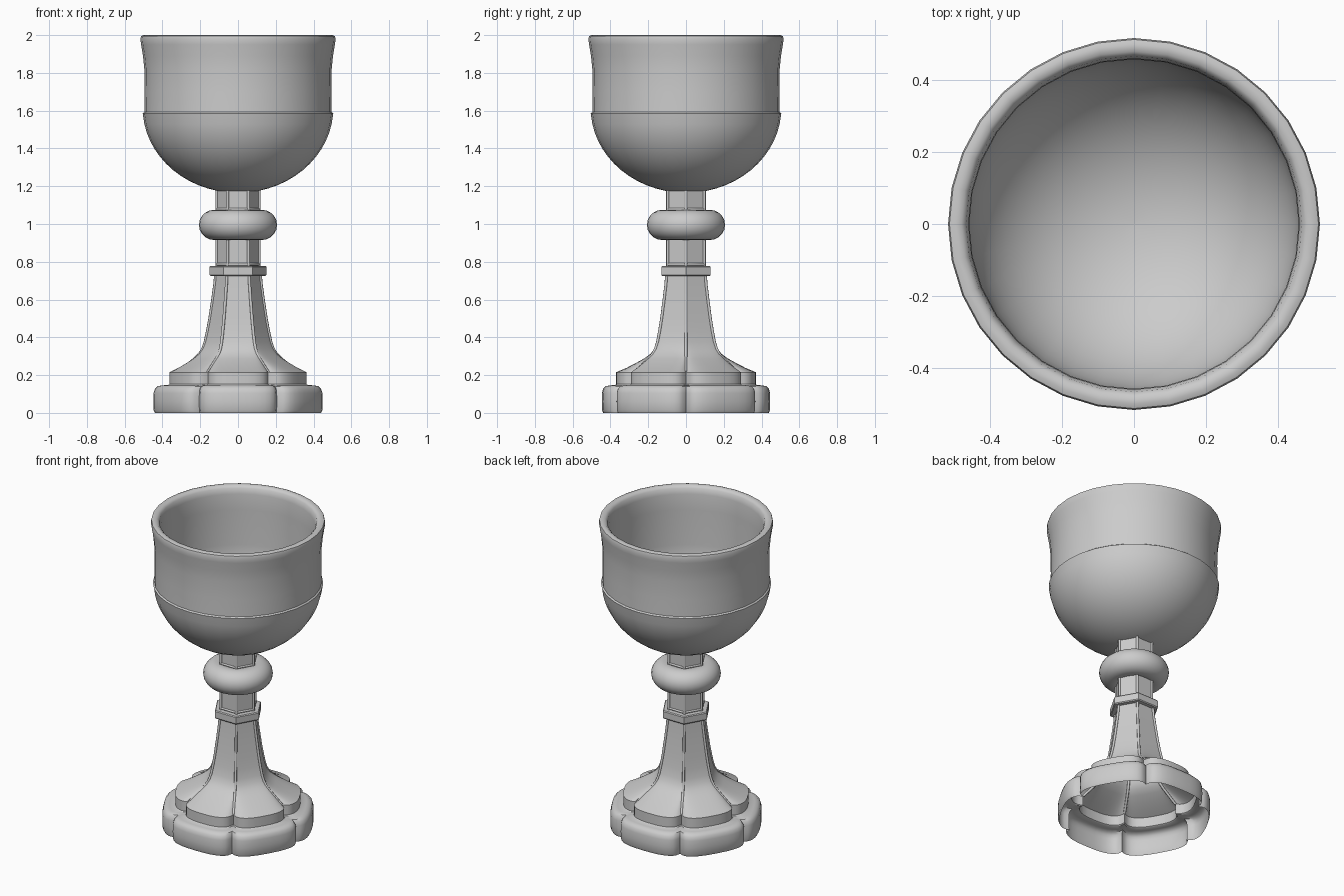
import bpy, math
from mathutils import Vector

if "Cube" in bpy.data.objects:
    bpy.data.objects.remove(bpy.data.objects["Cube"])


def finish(name, verts, faces, angle=35):
    me = bpy.data.meshes.new(name)
    me.from_pydata(verts, [], faces)
    me.update()
    ob = bpy.data.objects.new(name, me)
    bpy.context.collection.objects.link(ob)
    bpy.ops.object.select_all(action='DESELECT')
    ob.select_set(True)
    bpy.context.view_layer.objects.active = ob
    bpy.ops.object.shade_smooth_by_angle(angle=math.radians(angle))
    return ob


def loft(name, rings, closed=False, caps=False, angle=35):
    """Skin a list of equally long point rings."""
    n, m = len(rings[0]), len(rings)
    verts = [p for r in rings for p in r]
    faces = []
    for j in range(m if closed else m - 1):
        a, b = j * n, ((j + 1) % m) * n
        for i in range(n):
            k = (i + 1) % n
            faces.append((a + i, a + k, b + k, b + i))
    if caps:
        faces.append(tuple(range(n - 1, -1, -1)))
        faces.append(tuple(range((m - 1) * n, m * n)))
    return finish(name, verts, faces, angle)


def circle(r, z, n=32):
    return [(r * math.cos(2 * math.pi * i / n), r * math.sin(2 * math.pi * i / n), z)
            for i in range(n)]


def lobed(R, depth, z, per=14, e=2.6):
    """Hexagon of corner radius R whose sides bulge outward by depth."""
    pts = []
    for s in range(6):
        a = math.radians(30 + 60 * s)
        for i in range(per):
            t = math.pi * i / per
            c = math.cos(t)
            u = -R / 2 * math.copysign(abs(c) ** (2 / e), c)
            v = R * math.cos(math.pi / 6) + depth * math.sin(t) ** (2 / e)
            pts.append((v * math.cos(a) - u * math.sin(a),
                        v * math.sin(a) + u * math.cos(a), z))
    return pts


def tubes(name, paths, r, n=8):
    """Thin round ribs along radial paths of (radius, z), repeated on six corners."""
    verts, faces = [], []
    for s in range(6):
        a = math.radians(60 * s)
        out, side = Vector((math.cos(a), math.sin(a), 0)), Vector((-math.sin(a), math.cos(a), 0))
        for path in paths:
            base = len(verts)
            for j, (R, z) in enumerate(path):
                p, q = path[max(j - 1, 0)], path[min(j + 1, len(path) - 1)]
                d = Vector((q[0] - p[0], q[1] - p[1])).normalized()
                nrm = out * d.y + Vector((0, 0, -d.x))
                for i in range(n):
                    t = 2 * math.pi * i / n
                    verts.append(out * R + Vector((0, 0, z)) + (nrm * math.cos(t) + side * math.sin(t)) * r)
                if j:
                    for i in range(n):
                        k = (i + 1) % n
                        o = base + (j - 1) * n
                        faces.append((o + i, o + k, o + n + k, o + n + i))
    return finish(name, verts, faces, 50)


# Bowl: outer half-ellipse, step, flared lip, then the inner wall
outer = [(0.505 * math.sin(t), 1.615 - 0.45 * math.cos(t))
         for t in [math.radians(0.5 + 84.5 * i / 14) for i in range(15)]]
wall = [(0.505, 1.585), (0.496, 1.592), (0.495, 1.70), (0.496, 1.82), (0.503, 1.89),
        (0.513, 1.95), (0.517, 1.98), (0.513, 1.995), (0.50, 2.0), (0.48, 1.998),
        (0.467, 1.985), (0.46, 1.95), (0.458, 1.85), (0.458, 1.62)]
inner = [(0.458 * math.cos(t), 1.62 - 0.41 * math.sin(t))
         for t in [math.radians(89.5 * i / 14) for i in range(1, 15)]]
loft("bowl", [circle(r, z) for r, z in outer + wall + inner], caps=True, angle=40)

# Knob around the stem
loft("knob", [circle(0.125 + 0.082 * math.cos(t), 0.995 + 0.08 * math.sin(t))
              for t in [2 * math.pi * i / 20 for i in range(20)]], closed=True, angle=60)

# Hexagonal stem, collar and thin horizontal mouldings
loft("stem", [circle(0.112, z, 6) for z in (0.72, 1.19)])
loft("collar", [circle(r, z, 6) for r, z in
                [(0.11, 0.725), (0.146, 0.725), (0.151, 0.731), (0.151, 0.772),
                 (0.146, 0.778), (0.11, 0.778)]], closed=True)
for name, z in (("lower_moulding", 0.786), ("upper_moulding", 1.078)):
    loft(name, [circle(0.113 + 0.007 * math.cos(t), z + 0.007 * math.sin(t), 6)
                for t in [2 * math.pi * i / 8 for i in range(8)]], closed=True, angle=50)

# Flared skirt melting into the six-lobed upper tier
skirt = [(0.32, 0.093, 0.215), (0.29, 0.064, 0.238), (0.26, 0.044, 0.262), (0.228, 0.026, 0.287),
         (0.203, 0.013, 0.312), (0.186, 0.006, 0.34), (0.174, 0.002, 0.375), (0.162, 0, 0.43),
         (0.149, 0, 0.50), (0.134, 0, 0.60), (0.123, 0, 0.68), (0.118, 0, 0.735)]
loft("skirt", [lobed(*s) for s in skirt])

# Six-lobed open foot with rounded lower tier and stepped upper tier
foot = [(0.404, 0.088, 0.0), (0.410, 0.09, 0.015), (0.411, 0.09, 0.06), (0.410, 0.09, 0.105),
        (0.404, 0.089, 0.127), (0.390, 0.088, 0.141), (0.365, 0.088, 0.146),
        (0.328, 0.093, 0.147), (0.32, 0.093, 0.152), (0.32, 0.093, 0.215)]
loft("foot", [lobed(*s) for s in foot])

# Ribs along the six corners of skirt and stem
tubes("corner_ribs", [[(R, z) for R, d, z in skirt],
                      [(0.112, 0.77), (0.112, 0.93)],
                      [(0.112, 1.06), (0.112, 1.19)]], 0.008)
